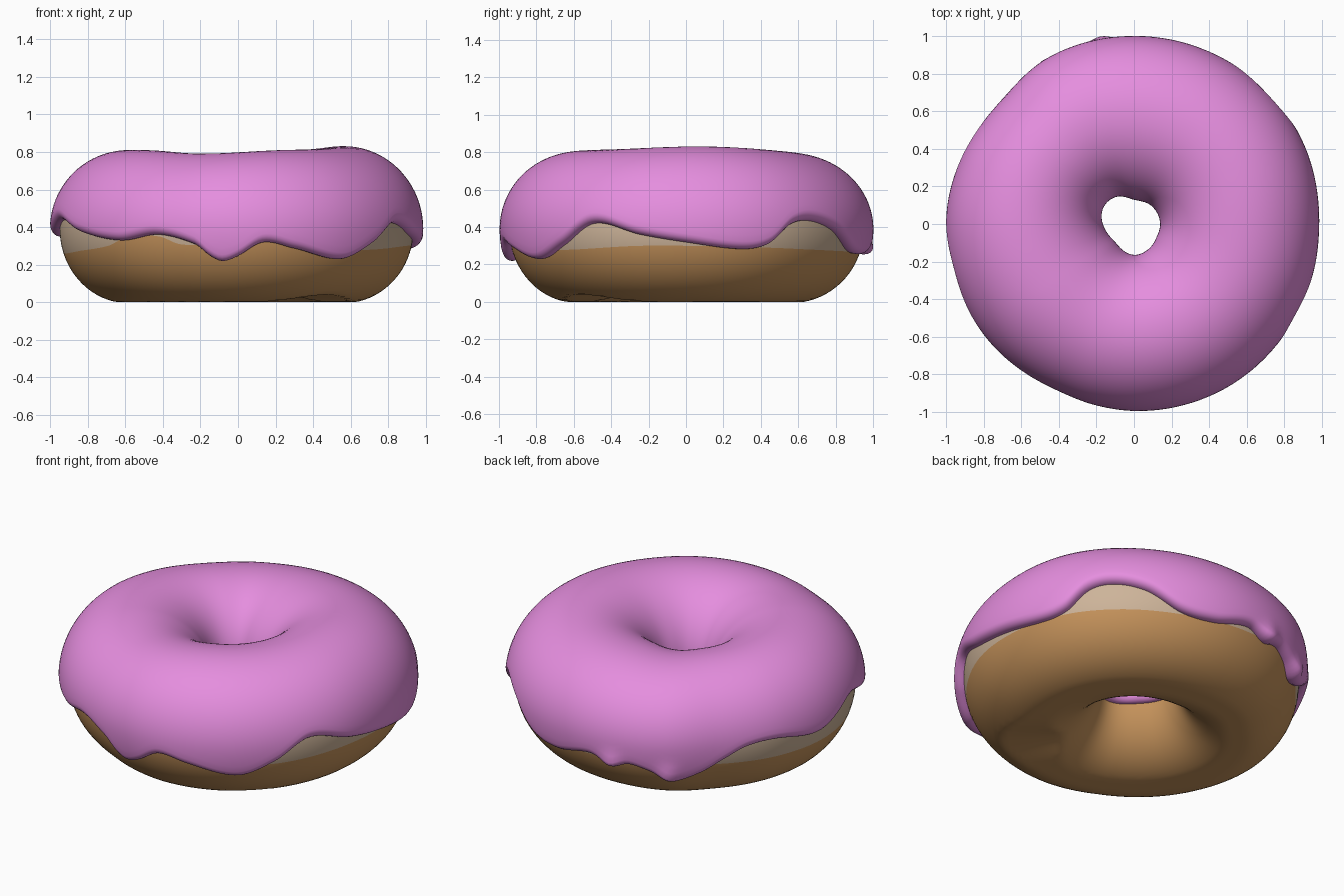
import bpy
from math import sin, cos, asin, pi, radians, exp

cube = bpy.data.objects.get("Cube")
if cube:
    bpy.data.objects.remove(cube, do_unlink=True)


def material(name, colour):
    mat = bpy.data.materials.new(name)
    mat.use_nodes = True
    mat.diffuse_color = (*colour, 1)
    mat.node_tree.nodes["Principled BSDF"].inputs["Base Color"].default_value = (*colour, 1)
    return mat


crust_brown = material("crust_brown", (0.56, 0.29, 0.105))
dough_cream = material("dough_cream", (0.61, 0.455, 0.32))
icing_pink = material("icing_pink", (0.785, 0.27, 0.735))


def periodic(keys):
    """Smooth closed curve through (degrees, value) keys."""
    n = len(keys)

    def key(i):
        return keys[i % n][0] + 360 * (i // n), keys[i % n][1]

    def slope(i):
        (a, u), (b, v) = key(i - 1), key(i + 1)
        return (v - u) / (b - a)

    def value(angle):
        angle %= 360
        i = max((k for k in range(n) if keys[k][0] <= angle), default=-1)
        (a, u), (b, v) = key(i), key(i + 1)
        w = b - a
        s = (angle - a) / w
        return (u * (1 + 2 * s) * (1 - s) ** 2 + v * s * s * (3 - 2 * s)
                + w * slope(i) * s * (1 - s) ** 2 + w * slope(i + 1) * s * s * (s - 1))
    return value


# Uneven hand-made shape, by angle around the ring
outer_radius = periodic([(0, .935), (30, .95), (60, .95), (90, .95), (118, .945),
                         (137, .915), (160, .935), (180, .95), (205, .945), (222, .94),
                         (245, .925), (258, .935), (272, .945), (300, .95), (320, .945),
                         (340, .94)])
hole_radius = periodic([(0, .185), (45, .18), (90, .175), (125, .22), (155, .23),
                        (200, .195), (225, .185), (270, .21), (300, .2), (330, .185)])
top_height = periodic([(10, .785), (60, .76), (90, .745), (115, .73), (140, .74),
                       (180, .763), (215, .763), (250, .745), (290, .763), (320, .77)])
# Lower edge of the icing, with its drips
icing_edge = periodic([(0, .32), (18, .285), (27, .31), (35, .41), (43, .435), (54, .39),
                       (66, .28), (78, .26), (92, .3), (100, .26), (106, .28), (113, .25),
                       (121, .2), (130, .24), (138, .31), (146, .37), (156, .385),
                       (174, .35), (193, .44), (211, .37), (229, .33), (243, .36),
                       (256, .31), (261, .25), (265, .225), (270, .25), (278, .32),
                       (288, .29), (305, .235), (317, .31), (329, .42), (345, .36)])
# Where the pale band meets the browned crust
band_edge = periodic([(0, .3), (28, .29), (45, .28), (70, .27), (110, .28), (145, .26),
                      (190, .26), (202, .27), (222, .3), (231, .35), (243, .35), (250, .31),
                      (258, .31), (265, .35), (290, .34), (308, .28), (345, .3)])

MID = 0.39
SEGMENTS = 288


def ring_point(angle, t, offset=0):
    """Point on the ring: t turns round the tube, 0 outward, pi/2 up."""
    out, hole = outer_radius(angle), hole_radius(angle)
    half = (out - hole) / 2
    height = top_height(angle) - MID if sin(t) > 0 else MID + .006
    r = (out + hole) / 2 + (half + offset) * cos(t)
    # The underside is flat, with a shallow lift on one side
    lift = .04 * exp(-((angle - 310) / 18) ** 2)
    z = max(MID + (height + offset) * sin(t), lift)
    return r * cos(radians(angle)), r * sin(radians(angle)), z


def tube_angle(z):
    return asin((z - MID) / (MID + .006 if z < MID else .38))


def sweep(name, section, materials, pale_rows=0):
    """Join the closed sections around the ring into one smooth mesh."""
    loops = [section(360 * i / SEGMENTS) for i in range(SEGMENTS)]
    rows = len(loops[0])
    faces = []
    for i in range(SEGMENTS):
        j = (i + 1) % SEGMENTS
        for k in range(rows):
            m = (k + 1) % rows
            faces.append((i * rows + k, j * rows + k, j * rows + m, i * rows + m))
    mesh = bpy.data.meshes.new(name)
    mesh.from_pydata([p for loop in loops for p in loop], [], faces)
    for mat in materials:
        mesh.materials.append(mat)
    for face in mesh.polygons:
        face.use_smooth = True
        face.material_index = 1 if face.index % rows < pale_rows else 0
    mesh.update()
    obj = bpy.data.objects.new(name, mesh)
    bpy.context.collection.objects.link(obj)


# Dough: the first rows climb from the band edge to the top
PALE, BROWN = 20, 52


def dough_section(angle):
    start = tube_angle(band_edge(angle))
    turns = [start + (pi / 2 - start) * k / PALE for k in range(PALE)]
    turns += [pi / 2 + (start + 1.5 * pi) * k / BROWN for k in range(BROWN)]
    return [ring_point(angle, t) for t in turns]


# Icing: a thick coat with rounded lips and small lumps near the rear drips
LIP, TOP_ROWS, UNDER_ROWS = 6, 44, 20
LUMPS = [(100, .29), (119, .25)]


def icing_section(angle):
    low, high = tube_angle(icing_edge(angle)), pi + .17
    lip = .12
    points = []
    for k in range(LIP):
        a = pi / 2 * k / LIP
        points.append((low + lip * (1 - cos(a)), sin(a)))
    for k in range(TOP_ROWS + 1):
        points.append((low + lip + (high - low - 2 * lip) * k / TOP_ROWS, 1))
    for k in reversed(range(LIP)):
        a = pi / 2 * k / LIP
        points.append((high - lip * (1 - cos(a)), sin(a)))
    loop = []
    for t, amount in points:
        # Thicker around the outer side, where the icing has run down
        thick = .046 + .006 * max(cos(t), 0) + (.04 * sin(t) ** 2 if t < 0 else 0)
        if t < 1:
            z = MID + .39 * sin(t)
            for place, level in LUMPS:
                thick += .025 * exp(-((angle - place) / 3.5) ** 2 - ((z - level) / .05) ** 2)
        loop.append(ring_point(angle, t, thick * amount))
    for k in range(UNDER_ROWS + 1):
        loop.append(ring_point(angle, high + (low - high) * k / UNDER_ROWS, -.02))
    return loop


sweep("dough_ring", dough_section, [crust_brown, dough_cream], PALE)
sweep("icing", icing_section, [icing_pink])
